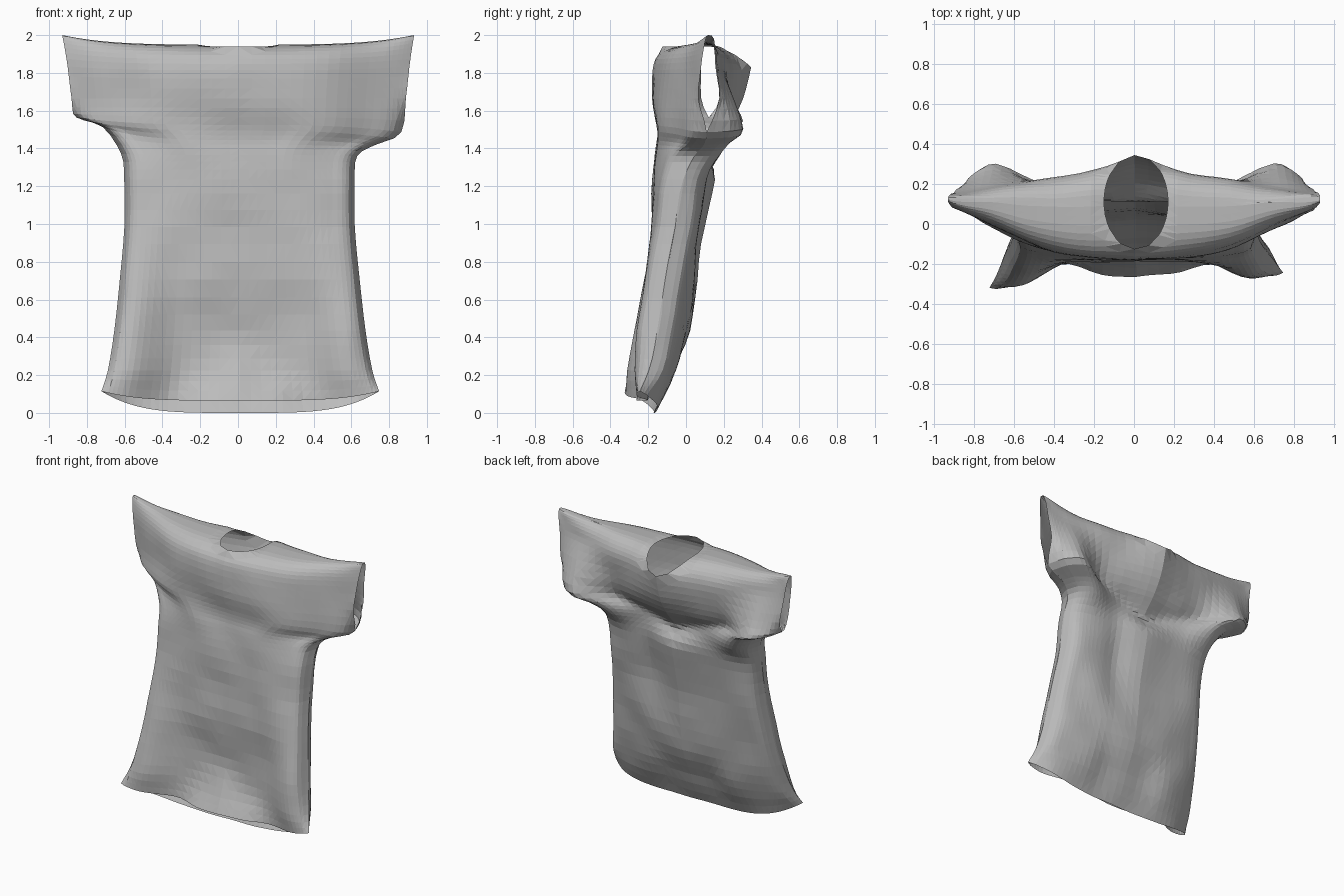
import bpy
import bmesh
import math
from mathutils import Vector, noise

cube = bpy.data.objects.get("Cube")
if cube:
    bpy.data.objects.remove(cube)

# Silhouette from hem to shoulder: height, half width, lift at the side edge
OUTLINE = [
    (.08, .735, .05), (.24, .70, 0), (.45, .665, 0), (.72, .635, 0),
    (1, .61, 0), (1.25, .61, 0), (1.38, .625, 0), (1.46, .72, .02),
    (1.54, .86, 0), (1.68, .885, 0), (1.83, .905, .02), (1.91, .92, .04),
    (1.955, .93, .05), (1.965, .93, .05)]

# Depth of each panel at stations from the middle to the side edge
STATIONS = [0, .25, .5, .8, .95, 1]
FRONT = [
    (-.265, -.25, -.20, -.28, -.29, -.28), (-.20, -.185, -.185, -.29, -.28, -.23),
    (-.16, -.16, -.18, -.26, -.24, -.16), (-.185, -.19, -.19, -.22, -.19, -.11),
    (-.175, -.18, -.18, -.17, -.14, -.06), (-.175, -.175, -.165, -.14, -.10, -.01),
    (-.165, -.165, -.155, -.11, -.06, .04), (-.15, -.15, -.145, -.06, 0, .09),
    (-.15, -.15, -.14, -.03, .04, .11), (-.175, -.165, -.13, -.01, .05, .07),
    (-.18, -.165, -.115, 0, .06, .08), (-.15, -.135, -.085, .02, .08, .10),
    (-.06, -.05, -.02, .06, .10, .115), (.08, .085, .09, .11, .12, .125)]
BACK = [
    (-.17, -.17, -.16, -.18, -.24, -.28), (-.07, -.07, -.06, -.10, -.15, -.23),
    (.02, .01, 0, -.04, -.09, -.16), (.06, .05, .04, .01, -.03, -.11),
    (.10, .085, .075, .065, .02, -.06), (.155, .14, .12, .10, .06, -.01),
    (.14, .14, .14, .18, .13, .04), (.17, .165, .165, .24, .18, .09),
    (.225, .20, .18, .31, .23, .11), (.30, .25, .21, .25, .21, .18),
    (.335, .265, .225, .19, .17, .16), (.28, .235, .20, .17, .15, .15),
    (.18, .17, .15, .14, .14, .135), (.08, .085, .09, .11, .12, .125)]

COLS, STEPS, UNDERARM = 40, 3, 8
ROWS = (len(OUTLINE) - 1) * STEPS


def smooth(knots, values, t):
    """Hermite curve through the values at the knots."""
    last = len(knots) - 1
    i = max(k for k in range(last) if knots[k] <= t or k == 0)

    def slope(k):
        a, b = max(k - 1, 0), min(k + 1, last)
        return (values[b] - values[a]) / (knots[b] - knots[a])

    h = knots[i + 1] - knots[i]
    s = (t - knots[i]) / h
    p, q = values[i], values[i + 1]
    bend = s * (1 - s) * ((1 - s) * slope(i) - s * slope(i + 1)) * h
    return p + (q - p) * s * s * (3 - 2 * s) + bend


def row_values(table, s):
    return [smooth(range(len(table)), column, s) for column in zip(*table)]


def bump(value, centre, width):
    return math.exp(-((value - centre) / width) ** 2)


def cloth_point(table, row, col, is_back):
    s = row / STEPS
    u = math.sin((2 * col / COLS - 1) * math.pi / 2)
    t = abs(u)
    z, width, lift = row_values(OUTLINE, s)
    x = u * width + .012 * (1 - row / ROWS)
    y = smooth(STATIONS, row_values(table, s), t)
    z += lift * t ** 4
    # the left sleeve hangs lower and the hem is skewed
    z -= .05 * u ** 3 * bump(z, 1.5, .08)
    y += .05 * u ** 3 * max(0, 1 - z / .6)
    if is_back:
        z -= .065 * (1 - t ** 4) * max(0, 1 - s)
        # V-shaped fold between the sleeves and a crease running down from it
        y -= .03 * (1 - t * t) * bump(z, 1.38 + .25 * t, .07)
        y -= .035 * bump(x, .22, .1) * bump(z, 1.1, .3)
    crumple = noise.noise(Vector((x * 4, z * 4, 3 if is_back else 0)))
    return Vector((x, y + .014 * crumple, z))


bm = bmesh.new()


def panel(table, is_back, other=None):
    """One cloth panel, sewn to the other panel along sides and shoulders."""
    grid = []
    for r in range(ROWS + 1):
        line = []
        for c in range(COLS + 1):
            on_side = c in (0, COLS) and r <= UNDERARM * STEPS
            if other and (on_side or r == ROWS):
                line.append(other[r][c])
            else:
                line.append(bm.verts.new(cloth_point(table, r, c, is_back)))
        grid.append(line)
    for r in range(ROWS):
        for c in range(COLS):
            loop = [grid[r][c], grid[r][c + 1], grid[r + 1][c + 1], grid[r + 1][c]]
            bm.faces.new(loop[::-1] if is_back else loop)
    return grid


front_panel = panel(FRONT, False)
panel(BACK, True, front_panel)

# Neck opening: cut an oval and pull its rim onto the curve
NECK, RX, RY = Vector((.01, .11)), .16, .235


def neck_offset(point):
    return Vector(((point.x - NECK.x) / RX, (point.y - NECK.y) / RY))


hole = []
for face in bm.faces:
    centre = face.calc_center_median()
    if centre.z > 1.83 and neck_offset(centre).length < 1:
        hole.append(face)
rim = {v for f in hole for v in f.verts}
bmesh.ops.delete(bm, geom=hole, context='FACES')
for v in rim:
    if v.is_valid:
        d = neck_offset(v.co).normalized()
        drop = .11 if d.y > 0 else 0
        v.co = (NECK.x + RX * d.x, NECK.y + RY * d.y, 1.955 - drop * d.y ** 2)

# Stand on the ground
low = min(v.co.z for v in bm.verts)
bmesh.ops.translate(bm, verts=bm.verts[:], vec=(0, 0, -low))
bmesh.ops.triangulate(bm, faces=bm.faces[:])

# Shirt object
mesh = bpy.data.meshes.new("shirt")
bm.to_mesh(mesh)
bm.free()
shirt = bpy.data.objects.new("shirt", mesh)
bpy.context.collection.objects.link(shirt)

# Grey cloth
grey = bpy.data.materials.new("grey cloth")
grey.use_nodes = True
colour = (.5, .5, .5, 1)
grey.diffuse_color = colour
bsdf = grey.node_tree.nodes["Principled BSDF"]
bsdf.inputs["Base Color"].default_value = colour
bsdf.inputs["Roughness"].default_value = .9
mesh.materials.append(grey)
